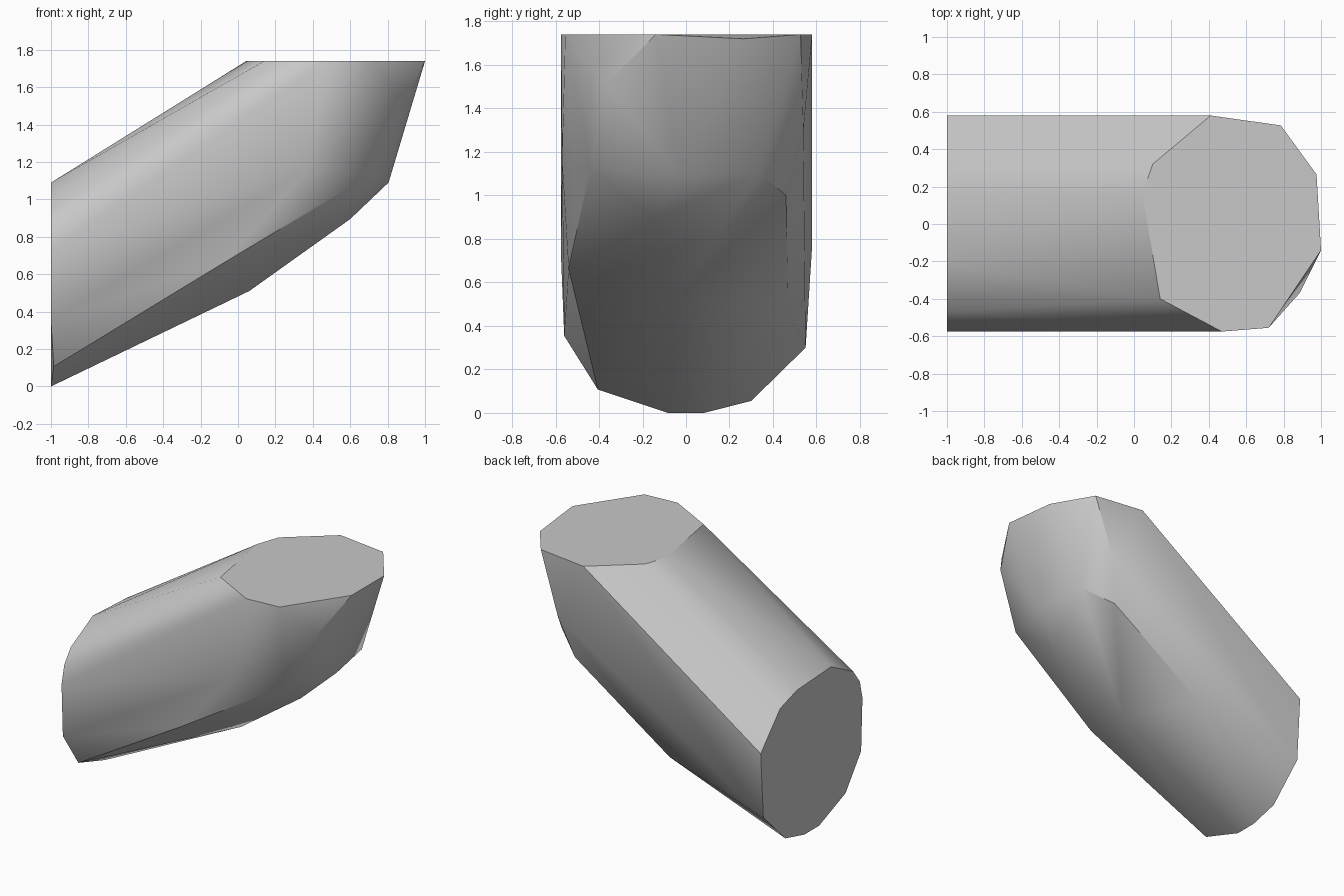
import bpy
import bmesh
import math
from mathutils import Vector

cube = bpy.data.objects.get("Cube")
if cube:
    bpy.data.objects.remove(cube, do_unlink=True)

TOP = 1.74

# Outline of the level top cut (x, y)
top_outline = [(0.41, 0.58), (0.785, 0.527), (1.0, -0.14),
               (0.72, -0.555), (0.47, -0.575), (0.14, -0.40),
               (0.045, 0.16), (0.10, 0.32)]

# Outline of the upright end cut (y, z)
end_outline = [(0.55, 0.30), (0.58, 0.77), (0.36, 1.01), (0.17, 1.07),
               (-0.22, 1.09), (-0.47, 0.96), (-0.545, 0.86), (-0.575, 0.73),
               (-0.56, 0.354), (-0.083, 0), (0.083, 0), (0.30, 0.055)]

# Chipped corners of the two cuts (x, y, z)
chips = [(0.976, 0.265, 1.72), (-0.985, -0.405, 0.107)]

# Corners of the worn underside (x, y, z)
underside = [(0.75, 0.335, 1.105), (0.805, -0.03, 1.09), (0.60, -0.14, 0.895),
             (0.885, -0.37, 1.51), (0.69, -0.44, 1.12), (0.37, -0.57, 1.16),
             (-0.07, -0.54, 0.665), (0.06, -0.05, 0.51),
             (-0.20, 0.47, 0.49), (0.56, 0.46, 1.0), (0.64, 0.54, 1.30)]

# Grey stone colour
grey = bpy.data.materials.new("stone grey")
grey.use_nodes = True
colour = (0.58, 0.58, 0.58, 1)
grey.diffuse_color = colour
grey.node_tree.nodes["Principled BSDF"].inputs["Base Color"].default_value = colour

# Wrap the outlines and corners in one faceted skin
bm = bmesh.new()
points = [(x, y, TOP) for x, y in top_outline]
points += [(-1, y, z) for y, z in end_outline]
points += chips + underside
for p in points:
    bm.verts.new(p)
bmesh.ops.convex_hull(bm, input=bm.verts[:])
loose = [v for v in bm.verts if not v.link_faces]
bmesh.ops.delete(bm, geom=loose, context='VERTS')

# Merge the flat cuts into single faces
bmesh.ops.dissolve_limit(bm, angle_limit=math.radians(0.5),
                         verts=bm.verts[:], edges=bm.edges[:])
bmesh.ops.recalc_face_normals(bm, faces=bm.faces[:])
bm.normal_update()


def is_cut(face):
    """True for the faces of the level top and the upright end."""
    return max(face.normal.dot(Vector((0, 0, 1))),
               face.normal.dot(Vector((-1, 0, 0)))) > 0.97


# Smooth the rounded sides, keep the rims of the cuts and hard corners sharp
for face in bm.faces:
    face.smooth = True
for edge in bm.edges:
    a, b = edge.link_faces
    hard = edge.calc_face_angle() > math.radians(35)
    edge.smooth = is_cut(a) == is_cut(b) and not hard

mesh = bpy.data.meshes.new("slanted_stone")
bm.to_mesh(mesh)
bm.free()
mesh.materials.append(grey)
stone = bpy.data.objects.new("slanted_stone", mesh)
bpy.context.collection.objects.link(stone)
